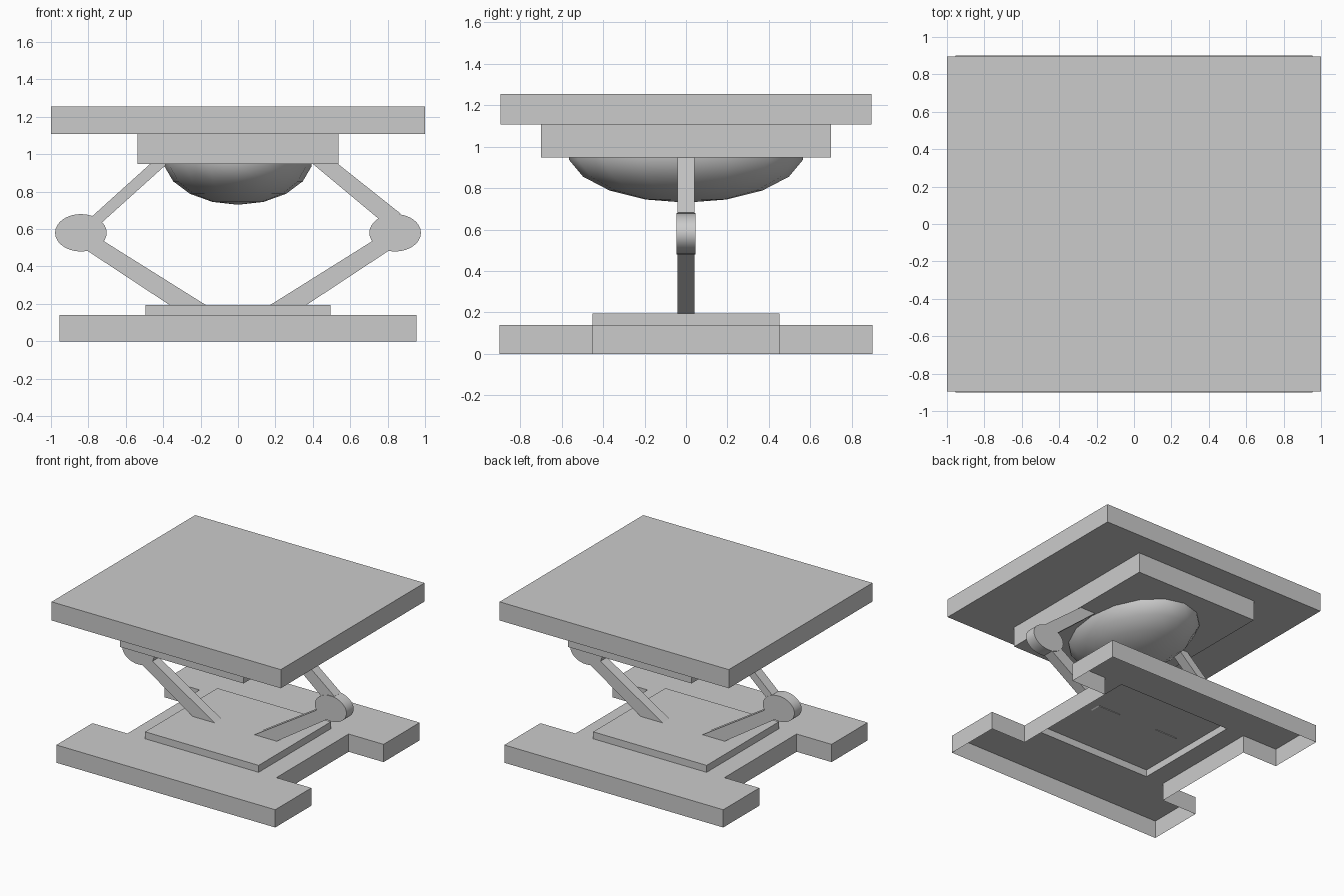
import bpy, bmesh, math
from mathutils import Matrix

cube = bpy.data.objects.get("Cube")
if cube:
    bpy.data.objects.remove(cube, do_unlink=True)

grey = bpy.data.materials.new("light grey")
grey.use_nodes = True
grey.diffuse_color = (0.6, 0.6, 0.6, 1)
grey.node_tree.nodes["Principled BSDF"].inputs["Base Color"].default_value = (0.6, 0.6, 0.6, 1)


def finish(name, bm, smooth=None):
    mesh = bpy.data.meshes.new(name)
    bm.to_mesh(mesh)
    bm.free()
    mesh.materials.append(grey)
    obj = bpy.data.objects.new(name, mesh)
    bpy.context.collection.objects.link(obj)
    if smooth:
        bpy.ops.object.select_all(action='DESELECT')
        obj.select_set(True)
        bpy.context.view_layer.objects.active = obj
        bpy.ops.object.shade_smooth_by_angle(angle=math.radians(smooth))
    return obj


def slab(name, half_x, half_y, z0, z1):
    bm = bmesh.new()
    place = Matrix.Translation((0, 0, (z0 + z1) / 2)) @ Matrix.Diagonal((2 * half_x, 2 * half_y, z1 - z0, 1))
    bmesh.ops.create_cube(bm, size=1, matrix=place)
    finish(name, bm)


def open_shell(name, xs, ys, z0, z1, keep, hole=None):
    """Grid of cells on top with walls hanging from the outline, open below."""
    bm = bmesh.new()
    grid = [[bm.verts.new((x, y, z1)) for y in ys] for x in xs]
    hole_face = None
    for i in range(len(xs) - 1):
        for j in range(len(ys) - 1):
            if keep(i, j):
                face = bm.faces.new((grid[i][j], grid[i + 1][j], grid[i + 1][j + 1], grid[i][j + 1]))
                if (i, j) == hole:
                    hole_face = face
    rim = [e for e in bm.edges if e.is_boundary]
    walls = bmesh.ops.extrude_edge_only(bm, edges=rim)["geom"]
    for v in walls:
        if isinstance(v, bmesh.types.BMVert):
            v.co.z = z0
    bmesh.ops.recalc_face_normals(bm, faces=bm.faces)
    if hole_face:
        bmesh.ops.delete(bm, geom=[hole_face], context='FACES_ONLY')
    loose = [v for v in bm.verts if not v.link_faces]
    bmesh.ops.delete(bm, geom=loose, context='VERTS')
    finish(name, bm)


def bar(name, profile, half_y):
    """Flat bar from an x-z profile."""
    bm = bmesh.new()
    face = bm.faces.new([bm.verts.new((x, -half_y, z)) for x, z in profile])
    out = bmesh.ops.extrude_face_region(bm, geom=[face])["geom"]
    bmesh.ops.translate(bm, vec=(0, 2 * half_y, 0),
                        verts=[v for v in out if isinstance(v, bmesh.types.BMVert)])
    bmesh.ops.recalc_face_normals(bm, faces=bm.faces)
    finish(name, bm)


# Base: notched shell with a raised centre panel
open_shell("base", [-0.955, -0.65, -0.495, 0.495, 0.65, 0.955], [-0.9, -0.45, 0.45, 0.9],
           0, 0.14, lambda i, j: j != 1 or 0 < i < 4, hole=(2, 1))
open_shell("base_panel", [-0.495, 0.495], [-0.45, 0.45], 0.14, 0.195, lambda i, j: True)

# Top plates
slab("top_plate", 1.0, 0.895, 1.108, 1.255)
slab("under_plate", 0.538, 0.7, 0.948, 1.108)

# Dome under the top
bm = bmesh.new()
bmesh.ops.create_uvsphere(bm, u_segments=16, v_segments=9, radius=1,
                          matrix=Matrix.Translation((0, 0, 0.98)) @ Matrix.Diagonal((0.4, 0.573, 0.25, 1)))
finish("dome", bm, smooth=60)

# Folding arms and elbow joints, one set per side
upper = {-1: [(0.38, 0.948), (0.47, 0.948), (0.82, 0.632), (0.76, 0.606)],
         1: [(0.40, 0.948), (0.535, 0.948), (0.87, 0.682), (0.80, 0.615)]}
lower = [(0.166, 0.19), (0.36, 0.19), (0.83, 0.5), (0.80, 0.587)]
for side, word in ((-1, "right"), (1, "left")):
    bar(f"upper_arm_{word}", [(side * x, z) for x, z in upper[side]], 0.04)
    bar(f"lower_arm_{word}", [(side * x, z) for x, z in lower], 0.042)
    bm = bmesh.new()
    bmesh.ops.create_cone(bm, cap_ends=True, segments=32, radius1=1, radius2=1, depth=1,
                          matrix=Matrix.Translation((side * 0.84, 0, 0.58))
                          @ Matrix.Diagonal((0.138, 0.09, 0.1, 1))
                          @ Matrix.Rotation(math.pi / 2, 4, 'X'))
    finish(f"elbow_{word}", bm, smooth=30)
